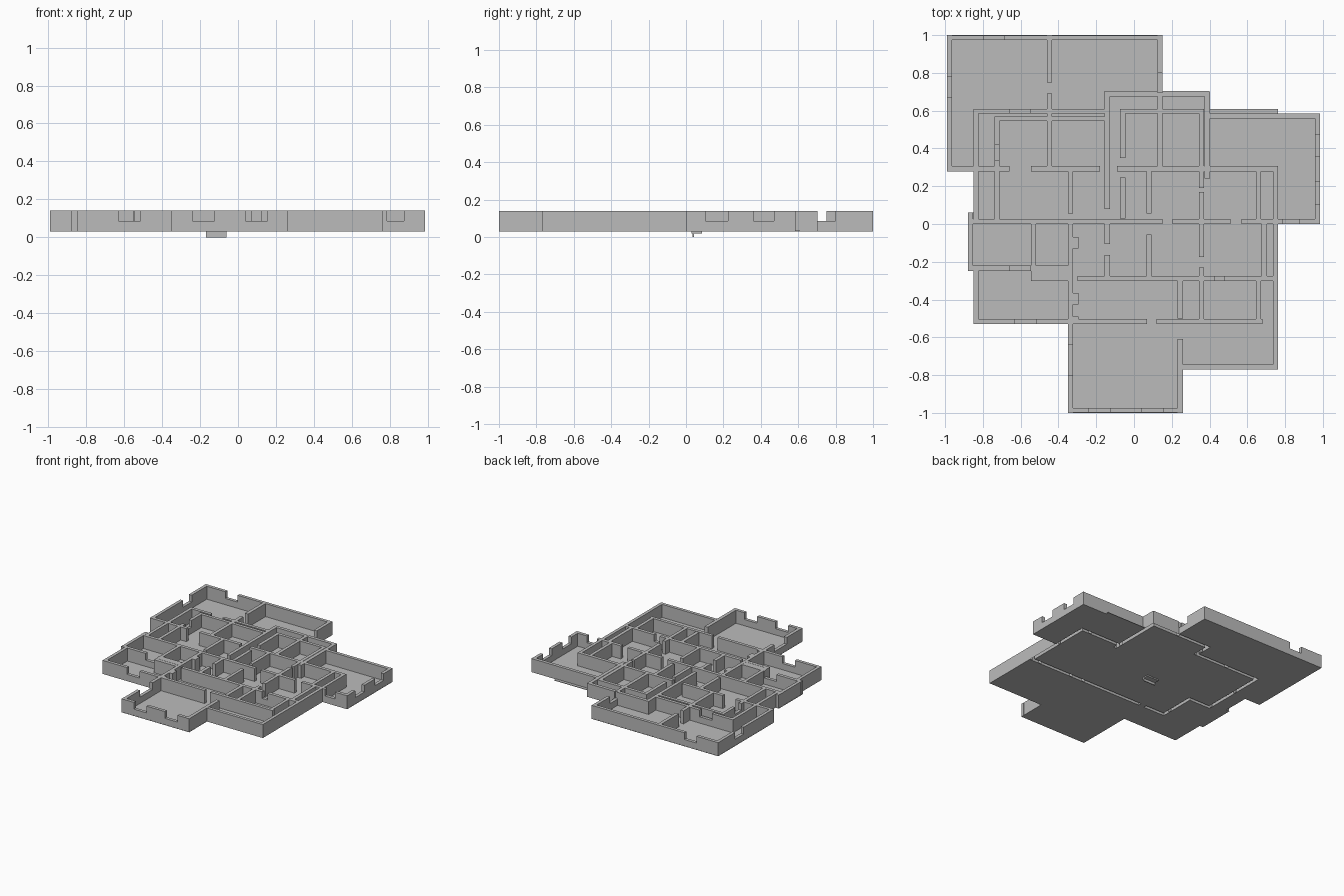
import bpy, bmesh, math

if "Cube" in bpy.data.objects:
    bpy.data.objects.remove(bpy.data.objects["Cube"], do_unlink=True)

BASE, FLOOR, SILL, TOP = 0.03, 0.034, 0.085, 0.14
T = 0.0135  # half of a wall's thickness

grey = bpy.data.materials.new("plaster_grey")
grey.use_nodes = True
grey.diffuse_color = (0.5, 0.5, 0.5, 1)
grey.node_tree.nodes["Principled BSDF"].inputs["Base Color"].default_value = (0.5, 0.5, 0.5, 1)


def across(y, *spans):
    return [(a, y - T, b, y + T) for a, b in spans]


def along(x, *spans):
    return [(x - T, a, x + T, b) for a, b in spans]


# Walls round the extensions
extension_walls = (
    across(.986, (-.99, .15)) + along(-.976, (.28, 1)) + across(.293, (-.99, -.73))
    + along(.137, (.7, 1)) + across(.572, (.4, .985)) + along(.971, (0, .585))
    + across(.013, (.76, .985)) + along(.75, (-.77, -.3)) + across(-.757, (.26, .76))
    + along(.245, (-1, -.61)) + across(-.986, (-.35, .26)) + along(-.335, (-1, -.3))
    + across(-.517, (-.85, .07)) + along(-.837, (-.53, -.235), (0, .6))
    + along(-.865, (-.245, .06)) + across(-.235, (-.88, -.35)) + across(.597, (-.85, -.15)))

# Walls round the main house, open underneath
main_walls = (
    along(.75, (-.3, .306)) + across(.293, (.38, .763)) + along(.388, (.24, .7))
    + across(.69, (-.155, .4)) + along(-.142, (.545, .7)) + across(.557, (-.738, -.13))
    + along(-.725, (.0, .57)) + across(.013, (-.738, -.52)) + along(-.532, (-.303, .026))
    + across(-.29, (-.545, -.35), (-.3, .763)))

# Room dividers, broken at the doorways
room_walls = (
    across(.293, (-.74, -.66), (-.545, -.18), (-.09, .39))
    + across(.013, (-.88, -.73), (-.53, .15), (.205, .51), (.57, .77))
    + across(.597, (-.06, .37)) + across(-.26, (-.53, -.35)) + across(-.517, (.12, .68))
    + along(-.447, (.75, 1), (.3, .69)) + along(.137, (.3, .7))
    + along(-.142, (.08, .56), (-.105, 0), (-.29, -.165))
    + along(-.06, (.35, .61), (.03, .245)) + along(.358, (.19, .61), (.02, .17), (-.175, 0), (-.53, -.23))
    + along(.66, (.02, .3), (-.53, -.3)) + along(.69, (-.29, .02))
    + along(-.335, (.055, .3), (-.3, .02)) + along(-.309, (-.13, -.07), (-.425, -.365), (-.53, -.49))
    + along(.08, (.055, .3), (-.29, -.055)) + along(.245, (-.5, -.29)))

# Window openings, cut down to the sill
windows = (
    across(.986, (-.795, -.685)) + along(-.976, (.67, .78)) + along(.137, (.695, .8))
    + along(.971, (.36, .47), (.105, .225)) + across(.013, (.785, .875))
    + across(-.986, (-.24, -.125), (.04, .155)) + along(-.335, (-.8, -.64))
    + across(-.517, (-.63, -.515)) + across(.597, (-.66, -.55)) + across(-.235, (-.66, -.55))
    + along(-.725, (.34, .42)) + across(-.29, (.43, .48)))

# Floor areas of the house and its wings
floors = [(-.99, .28, .15, 1), (-.15, .28, .4, .703), (.39, 0, .985, .585), (-.85, -.53, .763, .61),
          (-.35, -1, .26, -.5), (.23, -.77, .763, -.5), (-.88, -.248, -.84, .06)]

everything = extension_walls + main_walls + room_walls + windows + floors
xs = sorted({round(v, 3) for r in everything for v in (r[0], r[2])})
ys = sorted({round(v, 3) for r in everything for v in (r[1], r[3])})


def inside(x, y, rects):
    return any(a < x < c and b < y < d for a, b, c, d in rects)


def survey(test):
    """Apply a test at the middle of each plan cell."""
    return {(i, j): test((xs[i] + xs[i + 1]) / 2, (ys[j] + ys[j + 1]) / 2)
            for i in range(len(xs) - 1) for j in range(len(ys) - 1)}


def wall_height(x, y):
    if not inside(x, y, extension_walls + main_walls + room_walls):
        return BASE
    return SILL if inside(x, y, windows) else TOP


def wall_owner(x, y):
    for group in (main_walls, extension_walls, room_walls):
        if inside(x, y, group):
            return id(group)
    return None


def finish(name, bm):
    bmesh.ops.remove_doubles(bm, verts=bm.verts, dist=0.0002)
    bmesh.ops.dissolve_limit(bm, angle_limit=math.radians(1), verts=bm.verts, edges=bm.edges)
    mesh = bpy.data.meshes.new(name)
    bm.to_mesh(mesh)
    bm.free()
    mesh.materials.append(grey)
    bpy.context.collection.objects.link(bpy.data.objects.new(name, mesh))


def raise_cells(name, heights, chosen, bottom=False):
    """Raise the chosen plan cells into one joined solid."""
    bm = bmesh.new()

    def face(*points):
        bm.faces.new([bm.verts.new(p) for p in points])

    for (i, j), h in heights.items():
        if h <= BASE or not chosen[i, j]:
            continue
        a, b, c, d = xs[i], ys[j], xs[i + 1], ys[j + 1]
        face((a, b, h), (c, b, h), (c, d, h), (a, d, h))
        if bottom:
            face((a, d, BASE), (c, d, BASE), (c, b, BASE), (a, b, BASE))
        for di, dj, p, q in ((0, -1, (a, b), (c, b)), (1, 0, (c, b), (c, d)),
                             (0, 1, (c, d), (a, d)), (-1, 0, (a, d), (a, b))):
            low = heights.get((i + di, j + dj), BASE)
            if low < h:
                face((*p, low), (*q, low), (*q, h), (*p, h))
    finish(name, bm)


heights = survey(wall_height)
owners = survey(wall_owner)
for name, group in (("main_house_walls", main_walls), ("extension_walls", extension_walls),
                    ("room_walls", room_walls)):
    raise_cells(name, heights, {k: o == id(group) for k, o in owners.items()})

# Floor slab, left out under the main house walls
slab = survey(lambda x, y: FLOOR if inside(x, y, floors) and not inside(x, y, main_walls) else BASE)
raise_cells("floor", slab, {k: True for k in slab}, bottom=True)


def box(name, x0, y0, z0, x1, y1, z1):
    bm = bmesh.new()
    bmesh.ops.create_cube(bm, size=1)
    for v in bm.verts:
        v.co = [lo + (hi - lo) * (t + 0.5) for lo, hi, t in zip((x0, y0, z0), (x1, y1, z1), v.co)]
    finish(name, bm)


# Small cellar stair hanging below the floor
box("cellar_step", -.17, .03, .02, -.06, .085, .032)
box("cellar_riser", -.17, .035, 0, -.06, .042, .022)
